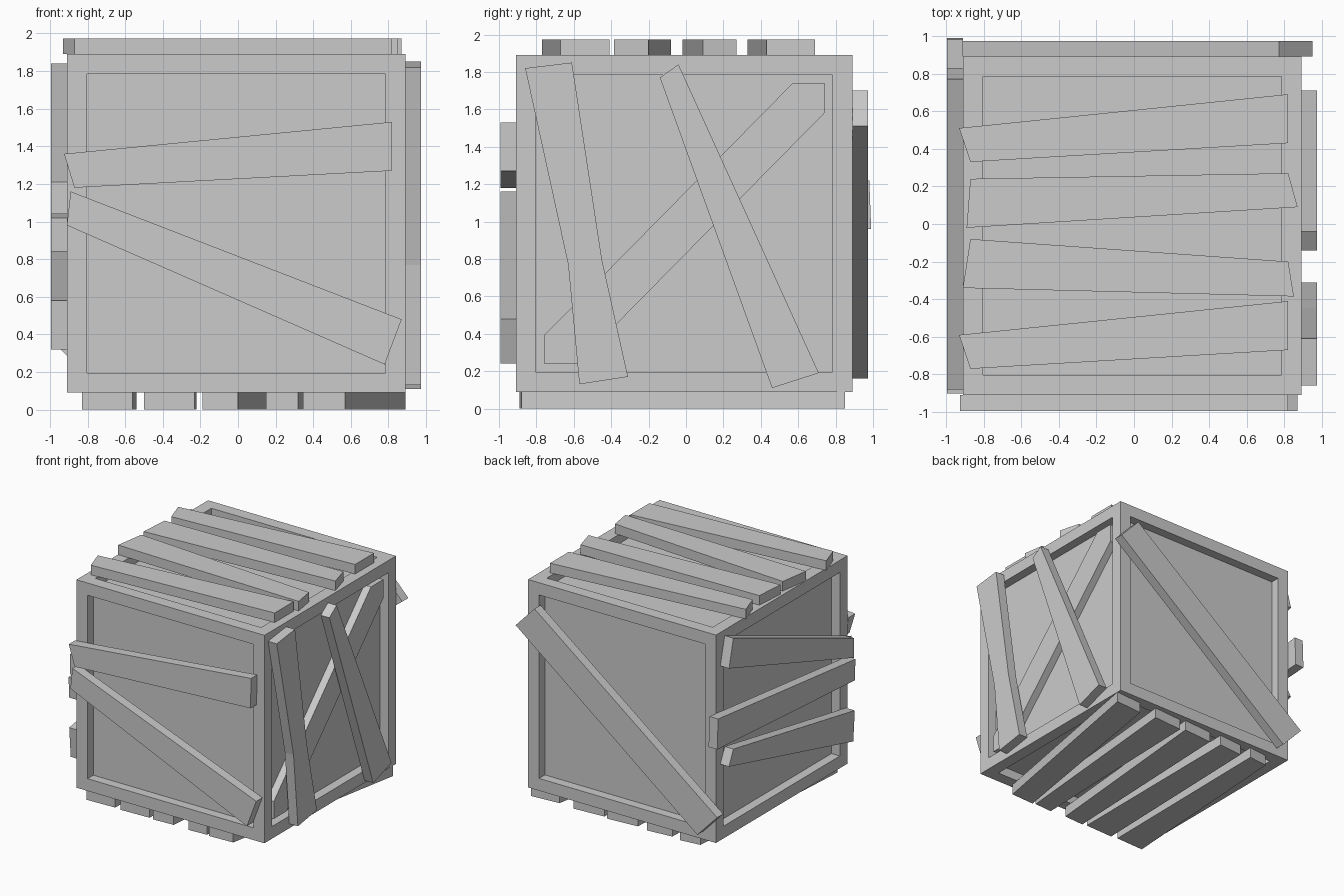
import bpy, bmesh
from mathutils import Vector

if "Cube" in bpy.data.objects:
    bpy.data.objects.remove(bpy.data.objects["Cube"])

C = Vector((-0.01, -0.01, 0.99))   # crate centre
H = 0.9                            # half size of the crate body
RECESS = 0.08


def finish(bm, name):
    bmesh.ops.recalc_face_normals(bm, faces=bm.faces[:])
    me = bpy.data.meshes.new(name)
    bm.to_mesh(me)
    bm.free()
    ob = bpy.data.objects.new(name, me)
    bpy.context.collection.objects.link(ob)
    return ob


# Crate body: cube with a framed, recessed panel on every side
bm = bmesh.new()
bmesh.ops.create_cube(bm, size=2 * H)
bmesh.ops.translate(bm, verts=bm.verts[:], vec=C)
sides = bm.faces[:]
bmesh.ops.inset_individual(bm, faces=sides, thickness=0.15)
bmesh.ops.inset_individual(bm, faces=sides, thickness=0.0, depth=-RECESS)
finish(bm, "crate_body")

# Each side maps (a, b) on its plane and a height d above it to world space
SIDE = {
    "front": lambda a, b, d: (a, C.y - H - d, b),
    "back": lambda a, b, d: (a, C.y + H + d, b),
    "right": lambda a, b, d: (C.x + H + d, a, b),
    "left": lambda a, b, d: (C.x - H - d, a, b),
    "top": lambda a, b, d: (a, b, C.z + H + d),
    "bottom": lambda a, b, d: (a, b, C.z - H - d),
}


def plank(side, name, outline, low=0.0, high=0.083):
    """Board with a polygon outline, standing from low to high on a side."""
    bm = bmesh.new()
    f = SIDE[side]
    lo = [bm.verts.new(f(a, b, low)) for a, b in outline]
    hi = [bm.verts.new(f(a, b, high)) for a, b in outline]
    bm.faces.new(lo)
    bm.faces.new(hi)
    n = len(outline)
    for i in range(n):
        j = (i + 1) % n
        bm.faces.new((lo[i], lo[j], hi[j], hi[i]))
    return finish(bm, name)


# Boards nailed on each side
BOARDS = {
    "front": [
        [(-0.925, 1.36), (0.82, 1.53), (0.815, 1.27), (-0.87, 1.18)],
        [(-0.89, 1.16), (0.87, 0.48), (0.78, 0.24), (-0.91, 0.98)],
    ],
    "back": [
        [(0.77, 1.70), (0.95, 1.51), (-0.79, 0.16), (-0.98, 0.36)],
    ],
    "right": [
        [(-0.86, 1.82), (-0.61, 1.85), (-0.45, 0.80), (-0.31, 0.17),
         (-0.57, 0.13), (-0.63, 0.77)],
        [(-0.14, 1.77), (-0.04, 1.84), (0.71, 0.19), (0.46, 0.11)],
    ],
    "left": [
        [(0.77, 1.84), (0.83, 1.60), (-0.88, 1.04), (-0.88, 1.21)],
        [(0.98, 1.22), (0.99, 0.96), (-0.89, 0.84), (-0.90, 1.02)],
        [(0.77, 0.88), (0.83, 0.75), (-0.87, 0.32), (-0.89, 0.58)],
    ],
    "top": [
        [(-0.93, 0.51), (0.82, 0.69), (0.82, 0.43), (-0.87, 0.33)],
        [(-0.87, 0.24), (0.82, 0.27), (0.87, 0.09), (-0.89, -0.02)],
        [(-0.87, -0.08), (0.82, -0.20), (0.85, -0.385), (-0.91, -0.34)],
        [(-0.93, -0.59), (0.82, -0.41), (0.82, -0.67), (-0.87, -0.77)],
    ],
}
for side, boards in BOARDS.items():
    for i, outline in enumerate(boards):
        plank(side, f"{side}_board_{i + 1}", outline)

# Boards under the crate: x range at the front end, x range at the back end
UNDER = [(-0.83, -0.56, -0.72, -0.54), (-0.50, -0.23, -0.45, -0.22),
         (-0.19, 0.00, -0.12, 0.16), (0.15, 0.32, 0.20, 0.48),
         (0.345, 0.57, 0.63, 0.89)]
for i, (f0, f1, b0, b1) in enumerate(UNDER):
    plank("bottom", f"bottom_board_{i + 1}",
          [(f0, -0.89), (f1, -0.88), (b1, 0.85), (b0, 0.83)], high=0.09)

# Diagonal brace set inside the right panel
plank("right", "right_panel_brace",
      [(-0.76, 0.24), (-0.58, 0.24), (0.74, 1.58), (0.74, 1.74),
       (0.57, 1.74), (-0.76, 0.39)], low=-RECESS, high=-0.015)
